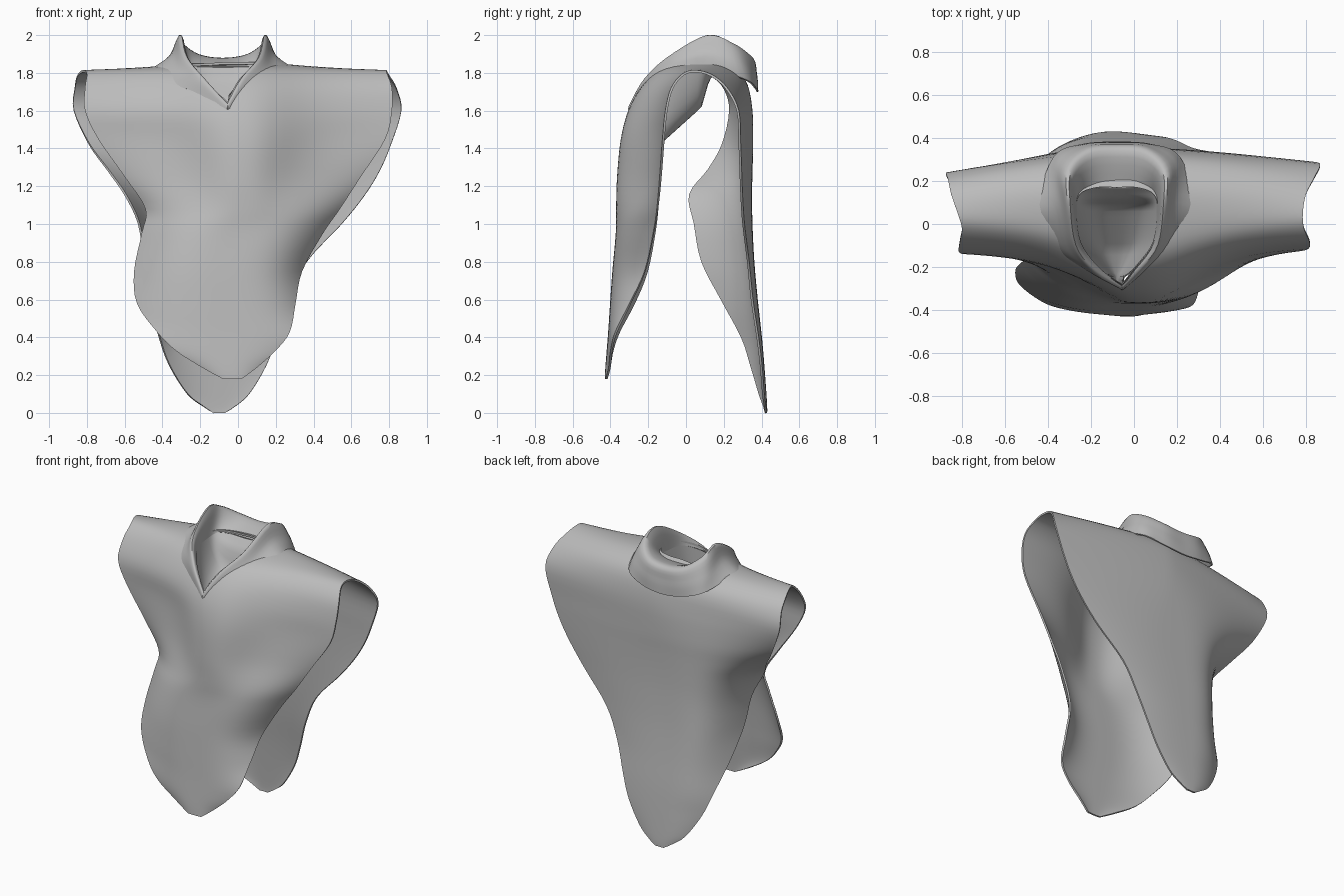
import bpy, bmesh, math

if "Cube" in bpy.data.objects:
    bpy.data.objects.remove(bpy.data.objects["Cube"])

cloth = bpy.data.materials.new("grey cloth")
cloth.diffuse_color = (0.5, 0.5, 0.5, 1)
cloth.use_nodes = True
cloth.node_tree.nodes["Principled BSDF"].inputs["Base Color"].default_value = cloth.diffuse_color


def smooth_path(pts, steps):
    """Catmull-Rom curve through tuples of any length."""
    out = []
    for i in range(len(pts) - 1):
        p0, p1 = pts[max(i - 1, 0)], pts[i]
        p2, p3 = pts[i + 1], pts[min(i + 2, len(pts) - 1)]
        for k in range(steps):
            t = k / steps
            out.append(tuple(0.5 * (2 * b + (c - a) * t + (2 * a - 5 * b + 4 * c - d) * t * t
                                    + (3 * b - a - 3 * c + d) * t ** 3)
                             for a, b, c, d in zip(p0, p1, p2, p3)))
    out.append(tuple(pts[-1]))
    return out


def sheet(name, grid):
    """Mesh object from rows of points."""
    n = len(grid[0])
    verts = [p for row in grid for p in row]
    faces = [(r * n + c, r * n + c + 1, (r + 1) * n + c + 1, (r + 1) * n + c)
             for r in range(len(grid) - 1) for c in range(n - 1)]
    me = bpy.data.meshes.new(name)
    me.from_pydata(verts, [], faces)
    me.materials.append(cloth)
    ob = bpy.data.objects.new(name, me)
    bpy.context.collection.objects.link(ob)
    return ob


def thicken(ob, thickness, offset):
    solid = ob.modifiers.new("thickness", 'SOLIDIFY')
    solid.thickness = thickness
    solid.offset = offset


def finish(ob):
    bpy.ops.object.select_all(action='DESELECT')
    bpy.context.view_layer.objects.active = ob
    ob.select_set(True)
    for m in list(ob.modifiers):
        bpy.ops.object.modifier_apply(modifier=m.name)
    bpy.ops.object.shade_smooth_by_angle(angle=math.radians(50))


# Rows: left x, right x, centre y, centre z, left edge y, right edge y, edge z,
# chest bulge (1 = bulge in the middle, flat sleeves), tighter curl at left, at right
front = [
    (-.08, .02, -.43, .18, -.427, -.427, .18, 0, 0, 0),
    (-.19, .10, -.427, .24, -.41, -.41, .24, 0, 0, 0),
    (-.33, .20, -.42, .33, -.395, -.40, .33, 0, 0, .5),
    (-.43, .275, -.412, .43, -.36, -.375, .43, 0, 0, 1),
    (-.535, .305, -.402, .58, -.28, -.30, .58, 0, 0, 1.5),
    (-.55, .34, -.39, .75, -.21, -.22, .75, 0, .3, 1.5),
    (-.51, .45, -.372, .95, -.17, -.175, .95, 0, .5, 1),
    (-.49, .54, -.37, 1.08, -.155, -.155, 1.08, .2, .5, .6),
    (-.60, .65, -.365, 1.25, -.145, -.14, 1.25, .6, 0, 0),
    (-.74, .78, -.345, 1.45, -.14, -.125, 1.45, 1, 0, 0),
    (-.81, .815, -.302, 1.61, -.135, -.11, 1.60, 1, 0, 0),
]
shoulder = [
    (-.81, .815, -.225, 1.74, -.085, -.08, 1.72, 1, 0, 0),
    (-.80, .79, -.12, 1.825, -.02, -.02, 1.795, .9, 0, 0),
    (-.82, .785, .06, 1.86, .05, .05, 1.815, .7, 0, 0),
    (-.85, .80, .20, 1.85, .14, .14, 1.79, .2, 0, 0),
    (-.865, .84, .31, 1.77, .21, .22, 1.72, 0, 0, 0),
]
back = [
    (-.87, .865, .35, 1.62, .24, .28, 1.60, 0, 0, 0),
    (-.79, .81, .356, 1.42, .20, .29, 1.42, 0, 1, 0),
    (-.69, .75, .352, 1.28, .12, .295, 1.28, 0, 2, 0),
    (-.60, .67, .35, 1.15, .02, .30, 1.15, 0, 3, 0),
    (-.53, .55, .352, 1.00, .045, .31, 1.00, 0, 3, 0),
    (-.50, .365, .362, .80, .085, .335, .80, 0, 2, 0),
    (-.47, .27, .38, .60, .19, .355, .60, 0, 1, 0),
    (-.42, .205, .402, .40, .30, .385, .40, 0, .5, 0),
    (-.365, .15, .415, .25, .35, .403, .25, 0, 0, 0),
    (-.27, .06, .426, .10, .395, .415, .10, 0, 0, 0),
    (-.18, -.02, .43, .03, .42, .425, .03, 0, 0, 0),
    (-.13, -.07, .43, 0, .43, .43, 0, 0, 0, 0),
]


def bell(s):
    return 1 / (1 + (abs(s) / 0.43) ** 2.5)


# Draped body: hangs from the shoulders, side edges curl inward
COLS = 48
grid = []
for xl, xr, yc, zc, yl, yr, ze, bulge, cl, cr in smooth_path(front + shoulder + back, 4):
    power = max(1.4, min(2.5, 3.6 - 1.35 * (xr - xl)))
    row = []
    for c in range(COLS + 1):
        s = -math.cos(math.pi * c / COLS) * 0.35 + (2 * c / COLS - 1) * 0.65
        edge = abs(s) ** (power + max(cl if s < 0 else cr, 0))
        edge += bulge * ((1 - bell(s)) / (1 - bell(1)) - edge)
        ye = yl if s < 0 else yr
        row.append(((xl + xr) / 2 + s * (xr - xl) / 2,
                    yc + (ye - yc) * edge, zc + (ze - zc) * edge))
    grid.append(row)
body = sheet("draped_body", grid)
thicken(body, 0.012, -1)

# Collar, left half: inner edge, crest, flare, outer edge
collar_half = [
    ((-.055, -.283, 1.62), (-.055, -.293, 1.63), (-.055, -.30, 1.62), (-.055, -.302, 1.605)),
    ((-.16, -.21, 1.735), (-.18, -.217, 1.765), (-.20, -.217, 1.75), (-.23, -.205, 1.70)),
    ((-.25, -.09, 1.805), (-.272, -.095, 1.88), (-.315, -.09, 1.82), (-.39, -.08, 1.755)),
    ((-.27, .06, 1.82), (-.30, .11, 1.995), (-.345, .10, 1.90), (-.44, .09, 1.828)),
    ((-.25, .14, 1.83), (-.295, .24, 1.955), (-.35, .28, 1.86), (-.37, .31, 1.765)),
    ((-.17, .17, 1.83), (-.21, .325, 1.895), (-.23, .36, 1.81), (-.24, .367, 1.72)),
    ((-.08, .17, 1.83), (-.08, .34, 1.875), (-.08, .37, 1.79), (-.08, .378, 1.70)),
]
MID = -.08
other = [tuple((2 * MID - x, y, z) for x, y, z in st) for st in collar_half[-2::-1]]
other[-1] = collar_half[0]
stations = [smooth_path(st, 5) for st in collar_half + other]
lines = [smooth_path(line, 5) for line in zip(*stations)]
collar = sheet("folded_collar", lines)
thicken(collar, 0.01, 0)

# Neck lining: a pouch that slopes from the back of the neck down to the chest
slope = [(-.32, 1.34), (-.12, 1.44), (.08, 1.62), (.12, 1.76), (.17, 1.825)]


def lining_z(y):
    for (y0, z0), (y1, z1) in zip(slope, slope[1:]):
        if y <= y1:
            return z0 + (z1 - z0) * (y - y0) / (y1 - y0)
    return slope[-1][1]


pouch = []
for x, y, z in lines[0][:27]:
    half, low = max(MID - x, 0.03), lining_z(y)
    pouch.append([(MID + half * s, y, low + (z - low) * abs(s) ** 3)
                  for s in (math.sin(math.pi * (k / 20 - 0.5)) for k in range(21))])
lining = sheet("neck_lining", pouch)
thicken(lining, 0.006, 0)

# Neck opening cut through the body along the collar's inner edge
outline = [(x, y) for x, y, z in lines[0][:-1]]
cut = bpy.data.meshes.new("neck_cutter")
bm = bmesh.new()
face = bm.faces.new([bm.verts.new((x, y, 1.5)) for x, y in outline])
top = bmesh.ops.extrude_face_region(bm, geom=[face])["geom"]
bmesh.ops.translate(bm, vec=(0, 0, 0.8),
                    verts=[g for g in top if isinstance(g, bmesh.types.BMVert)])
bmesh.ops.recalc_face_normals(bm, faces=bm.faces)
bm.to_mesh(cut)
bm.free()
cutter = bpy.data.objects.new("neck_cutter", cut)
bpy.context.collection.objects.link(cutter)
cutter.hide_render = True
boolean = body.modifiers.new("neck_opening", 'BOOLEAN')
boolean.operation = 'DIFFERENCE'
boolean.solver = 'EXACT'
boolean.object = cutter

for part in (body, collar, lining):
    finish(part)
bpy.data.objects.remove(cutter)
